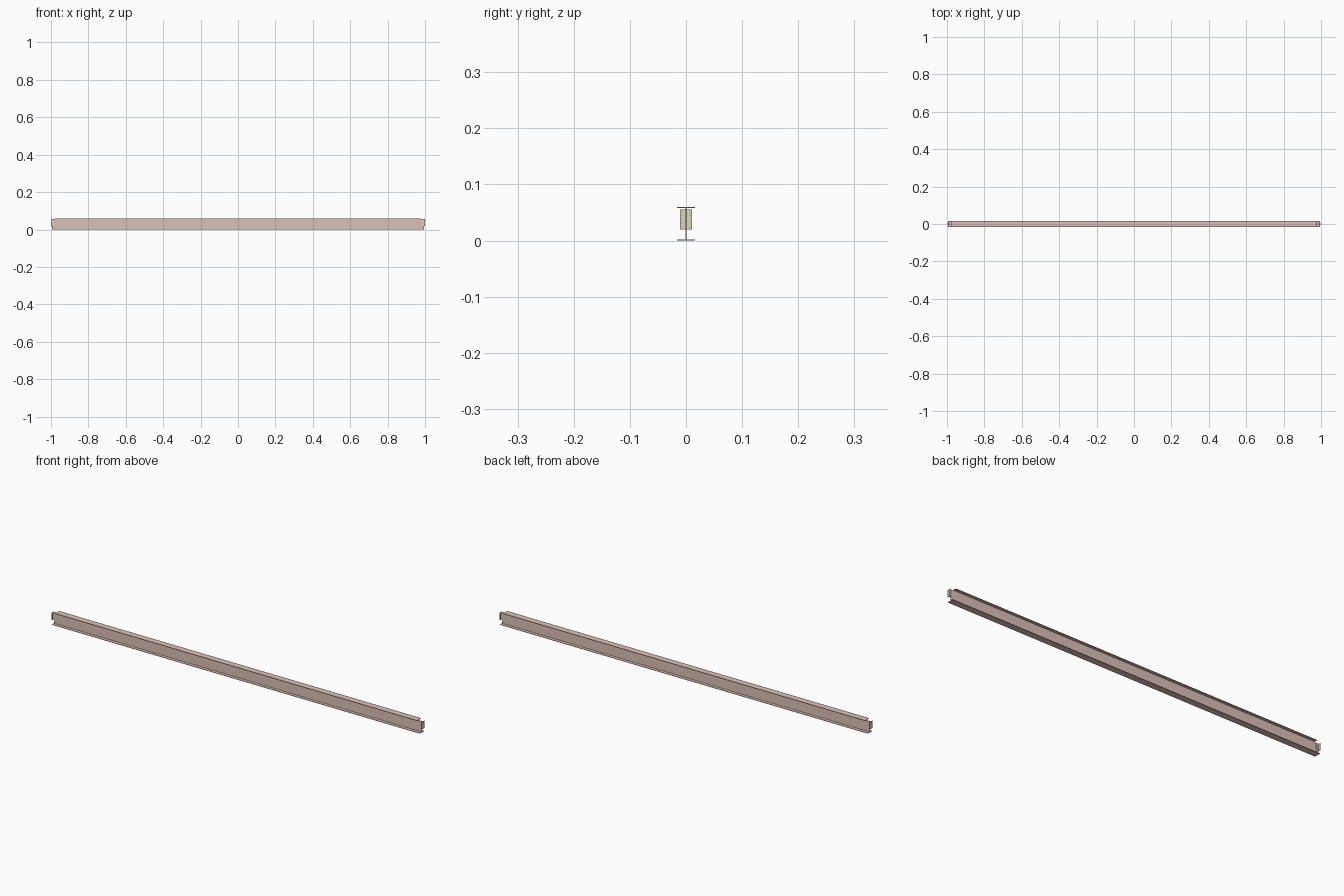
import bpy, bmesh, math
from mathutils import Matrix

if "Cube" in bpy.data.objects:
    bpy.data.objects.remove(bpy.data.objects["Cube"])

L, H, HW = 0.996, 0.060, 0.016      # half length, depth, half flange width
TF, TW = 0.0022, 0.0008             # flange thickness, half web thickness
COPE_X, COPE_Z = 0.978, 0.0555      # top flange end and height of the coped web
CLIP_Z0, CLIP_Z1, LEG, T = 0.020, 0.055, 0.0105, 0.0011


def material(name, color):
    m = bpy.data.materials.new(name)
    m.diffuse_color = color
    m.use_nodes = True
    m.node_tree.nodes["Principled BSDF"].inputs["Base Color"].default_value = m.diffuse_color
    return m


def finish(bm, name, mat):
    bmesh.ops.recalc_face_normals(bm, faces=bm.faces)
    me = bpy.data.meshes.new(name)
    bm.to_mesh(me)
    bm.free()
    me.materials.append(mat)
    ob = bpy.data.objects.new(name, me)
    bpy.context.collection.objects.link(ob)
    return ob


def extrude(name, points, vec, mat):
    bm = bmesh.new()
    face = bm.faces.new([bm.verts.new(p) for p in points])
    ext = bmesh.ops.extrude_face_region(bm, geom=[face])
    bmesh.ops.translate(bm, vec=vec, verts=[v for v in ext["geom"] if isinstance(v, bmesh.types.BMVert)])
    return finish(bm, name, mat)


steel = material("primer", (0.72, 0.53, 0.48, 1))
clip_mat = material("clip", (0.72, 0.70, 0.52, 1))
bolt_mat = material("bolt", (0.42, 0.45, 0.36, 1))

# Wide-flange beam: full-length T section below, shortened top flange
tee = [(-HW, 0), (HW, 0), (HW, TF), (TW, TF), (TW, COPE_Z), (-TW, COPE_Z), (-TW, TF), (-HW, TF)]
extrude("beam_web_and_bottom_flange", [(-L + 0.002, y, z) for y, z in tee], (2 * L - 0.004, 0, 0), steel)
top = [(-HW, H - TF), (-TW, H - TF), (-TW, COPE_Z), (TW, COPE_Z), (TW, H - TF), (HW, H - TF), (HW, H), (-HW, H)]
extrude("beam_top_flange", [(-COPE_X, y, z) for y, z in top], (2 * COPE_X, 0, 0), steel)

# Double clip angles with bolts at each end
rows = [CLIP_Z0 + (CLIP_Z1 - CLIP_Z0) * (i + 0.5) / 5 for i in range(5)]
for end, sx in (("left", -1), ("right", 1)):
    for side, sy in (("front", -1), ("back", 1)):
        prof = [(1, TW), (1, LEG), (1 - T, LEG), (1 - T, TW + T), (1 - 0.0145, TW + T), (1 - 0.0145, TW)]
        extrude(f"clip_angle_{end}_{side}", [(sx * x, sy * y, CLIP_Z0) for x, y in prof],
                (0, 0, CLIP_Z1 - CLIP_Z0), clip_mat)
        bm = bmesh.new()
        for z in rows:
            # bolt head on the web leg, and one on the outstanding leg
            for loc, rot in (((sx * 0.9915, sy * (TW + T + 0.0004), z), Matrix.Rotation(math.pi / 2, 4, 'X')),
                             ((sx * (1 - T / 2), sy * 0.0068, z), Matrix.Rotation(math.pi / 2, 4, 'Y'))):
                bmesh.ops.create_cone(bm, cap_ends=True, segments=6, radius1=0.0013, radius2=0.0013,
                                      depth=0.0012, matrix=Matrix.Translation(loc) @ rot)
        finish(bm, f"bolts_{end}_{side}", bolt_mat)
